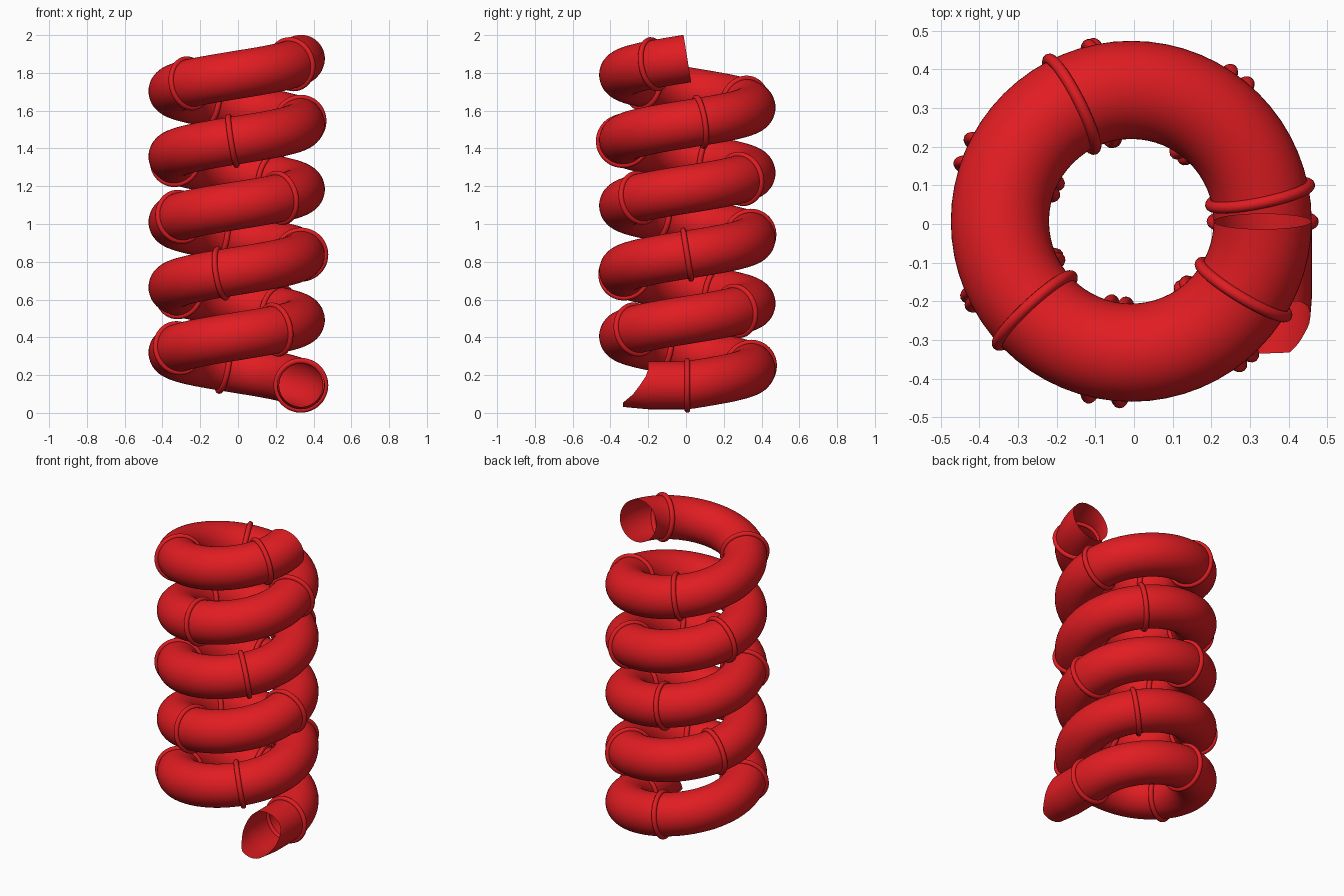
import bpy, bmesh, math
from mathutils import Vector, Matrix

if "Cube" in bpy.data.objects:
    bpy.data.objects.remove(bpy.data.objects["Cube"])

R, TUBE, PITCH, TURNS = 0.34, 0.127, 0.346, 5
CX, CY, Z0 = -0.007, 0.007, 0.146
SEG, STEPS = 48, 64 * TURNS

red = bpy.data.materials.new("red_plastic")
red.diffuse_color = (0.75, 0.012, 0.016, 1)
red.use_nodes = True
red.node_tree.nodes["Principled BSDF"].inputs["Base Color"].default_value = red.diffuse_color


def frame(a):
    """Centre, radial, up and tangent vectors of the helix at angle a."""
    slope = PITCH / (2 * math.pi) * min(1, a / 0.15)
    t = Vector((-R * math.sin(a), R * math.cos(a), slope)).normalized()
    n = Vector((math.cos(a), math.sin(a), 0))
    c = Vector((CX + R * n.x, CY + R * n.y, Z0 + PITCH * a / (2 * math.pi)))
    return c, n, n.cross(t), t


def lip(h):
    """End of the chute in y for a height h above the tube axis."""
    pts = [(-0.13, -0.335), (-0.1, -0.332), (-0.05, -0.28), (0, -0.245),
           (0.05, -0.212), (0.085, -0.2), (0.13, -0.2)]
    for (h0, y0), (h1, y1) in zip(pts, pts[1:]):
        if h <= h1:
            return y0 + (y1 - y0) * (h - h0) / (h1 - h0)
    return pts[-1][1]


# Spiral tube, with a straight scooped exit at the bottom
bm = bmesh.new()
rows = []
angles = [2 * math.pi * j / SEG for j in range(SEG)]
c, n, u, t = frame(0)
EXIT = 10
for i in range(EXIT, 0, -1):
    row = []
    for b in angles:
        y = CY + (lip(TUBE * math.sin(b)) - CY) * i / EXIT
        r = TUBE * (1 - 0.1 * max(0, (-0.2 - y) / 0.135))
        row.append(bm.verts.new((c.x + r * math.cos(b), y, c.z + r * math.sin(b))))
    rows.append(row)
for i in range(STEPS + 1):
    c, n, u, t = frame(2 * math.pi * TURNS * i / STEPS)
    rows.append([bm.verts.new(c + TUBE * (n * math.cos(b) + u * math.sin(b)))
                 for b in angles])
for p, q in zip(rows, rows[1:]):
    for j in range(SEG):
        k = (j + 1) % SEG
        bm.faces.new((p[j], q[j], q[k], p[k]))
bmesh.ops.recalc_face_normals(bm, faces=bm.faces)
mesh = bpy.data.meshes.new("spiral_tube")
bm.to_mesh(mesh)
bm.free()
mesh.shade_smooth()
mesh.materials.append(red)
bpy.context.collection.objects.link(bpy.data.objects.new("spiral_tube", mesh))

# Joint collars along the tube
for k in range(18):
    c, n, u, t = frame(math.radians(102 * k + 0.12 * k * k))
    bpy.ops.mesh.primitive_torus_add(major_radius=0.13, minor_radius=0.015,
                                     major_segments=48, minor_segments=12)
    ring = bpy.context.object
    ring.name = f"joint_collar_{k + 1}"
    ring.matrix_world = Matrix.Translation(c) @ Matrix((n, u, t)).transposed().to_4x4()
    ring.data.shade_smooth()
    ring.data.materials.append(red)
